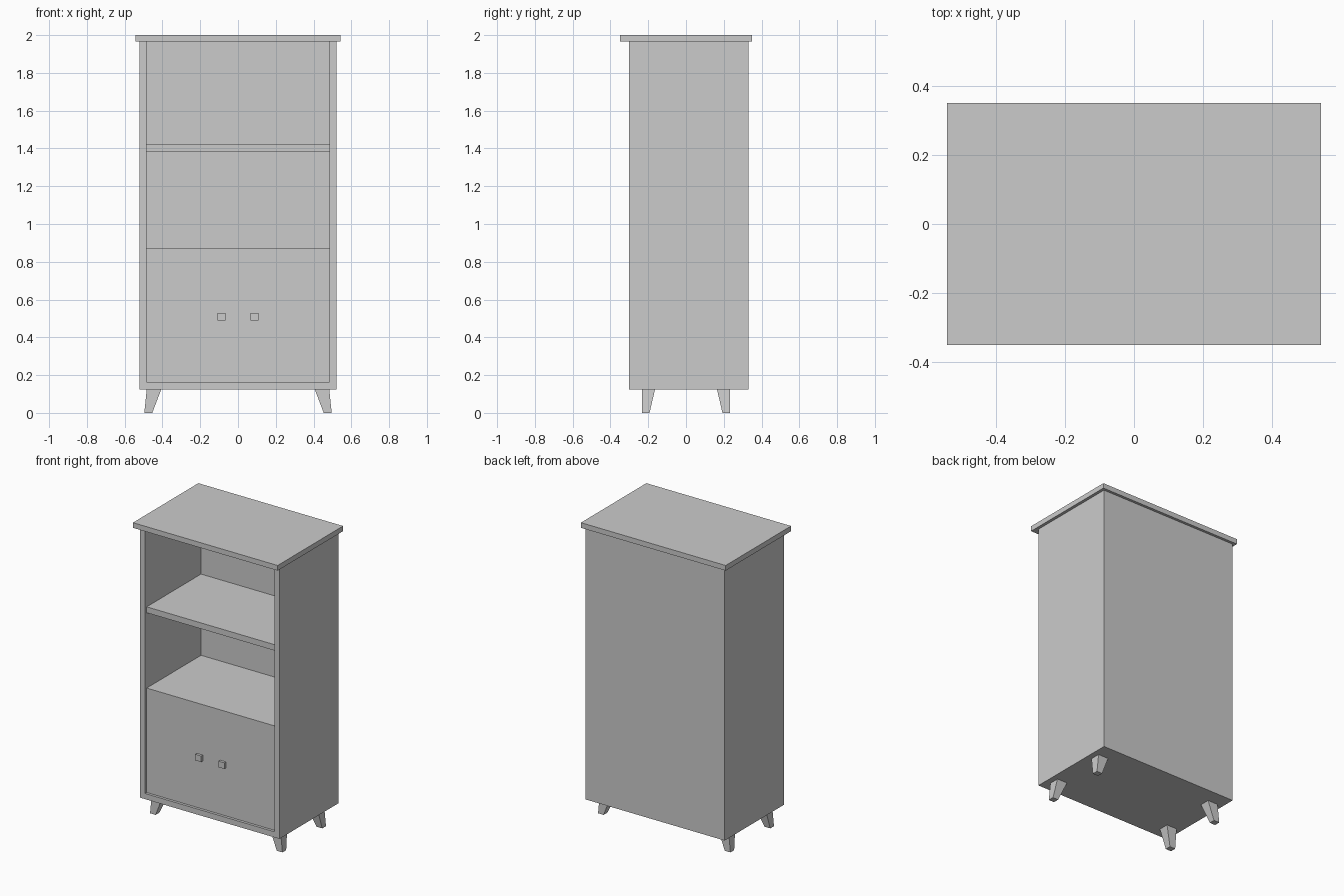
import bpy, bmesh

if "Cube" in bpy.data.objects:
    bpy.data.objects.remove(bpy.data.objects["Cube"])


def box(name, x, y, z):
    """Box from (min, max) ranges on each axis."""
    bm = bmesh.new()
    bmesh.ops.create_cube(bm, size=1)
    for v in bm.verts:
        v.co = [r[0] if c < 0 else r[1] for c, r in zip(v.co, (x, y, z))]
    return finish(name, bm)


def finish(name, bm):
    bmesh.ops.recalc_face_normals(bm, faces=bm.faces)
    mesh = bpy.data.meshes.new(name)
    bm.to_mesh(mesh)
    bm.free()
    obj = bpy.data.objects.new(name, mesh)
    bpy.context.collection.objects.link(obj)
    return obj


FRONT, BACK = -0.302, 0.332
INNER_BACK = 0.297
RECESS = FRONT + 0.018
INNER = (-0.485, 0.485)

# Carcass: sides, floor and back in one piece, hollowed from the front
carcass = box("carcass", (-0.522, 0.522), (FRONT, BACK), (0.125, 1.965))
cutter = box("opening_cutter", INNER, (-0.5, INNER_BACK), (0.163, 2.1))
cutter.hide_render = True
cutter.hide_set(True)
cutter.display_type = 'WIRE'
cut = carcass.modifiers.new("opening", 'BOOLEAN')
cut.operation = 'DIFFERENCE'
cut.solver = 'EXACT'
cut.object = cutter

# Overhanging top, shelf and closed lower cupboard
box("top_board", (-0.542, 0.542), (-0.35, 0.35), (1.965, 2.0))
box("shelf", INNER, (RECESS, INNER_BACK), (1.38, 1.42))
box("lower_cupboard", INNER, (RECESS, INNER_BACK), (0.163, 0.87))

# Square door knobs
for side, s in (("left", -1), ("right", 1)):
    cx = s * 0.087
    box(side + "_knob", (cx - 0.022, cx + 0.022), (FRONT, RECESS), (0.488, 0.529))

# Splayed, tapered legs
for xname, sx in (("left", -1), ("right", 1)):
    for yname, sy in (("front", -1), ("back", 1)):
        leg = box(f"{yname}_{xname}_leg", (-1, 1), (-1, 1), (0, 0.125))
        for v in leg.data.vertices:
            outer_x, outer_y = v.co.x * sx > 0, v.co.y * sy > 0
            if v.co.z > 0.06:
                v.co.x = sx * (0.483 if outer_x else 0.406)
                v.co.y = sy * (0.233 if outer_y else 0.164)
            else:
                v.co.x = sx * (0.496 if outer_x else 0.454)
                v.co.y = sy * (0.233 if outer_y else 0.193)
